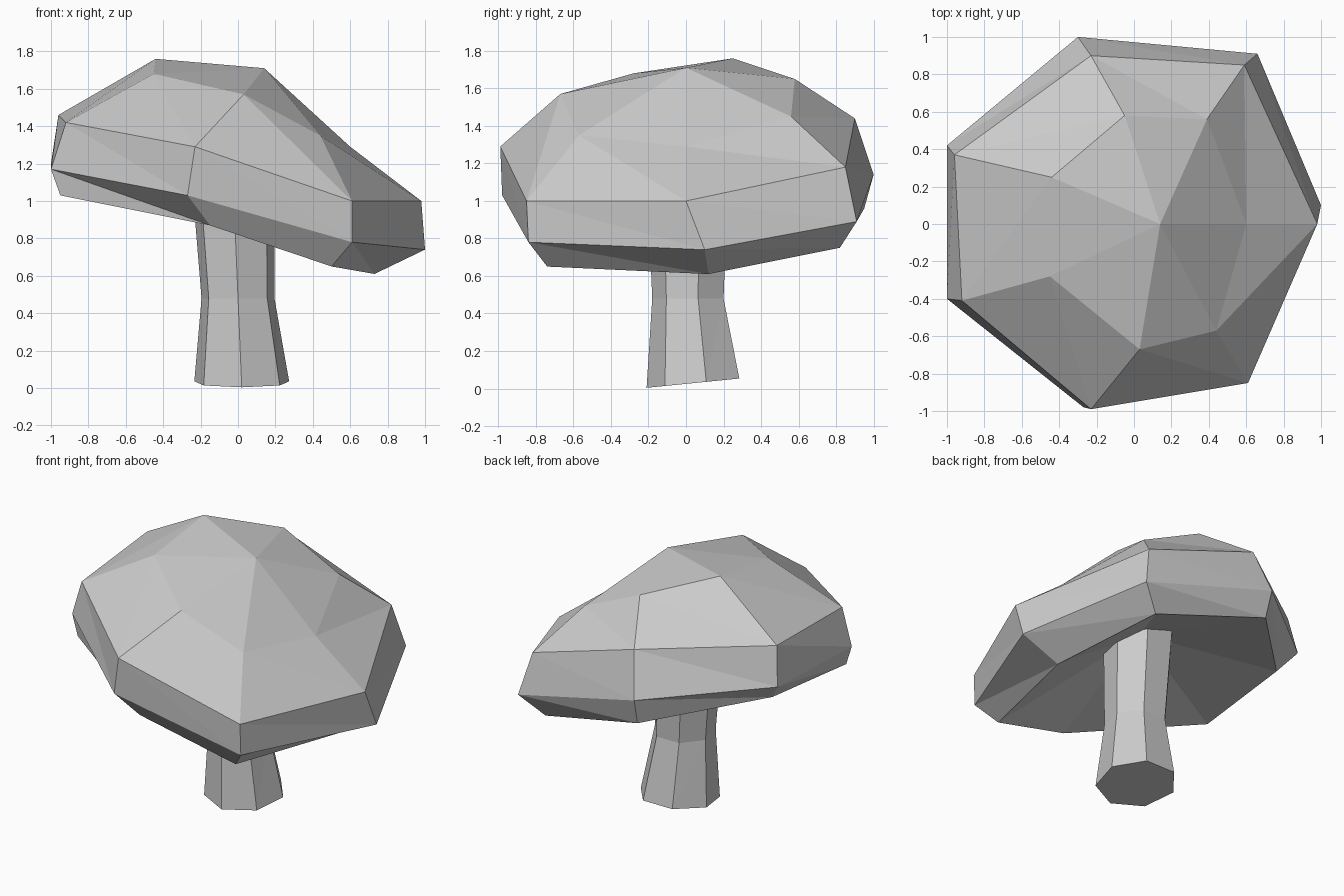
import bpy
import bmesh
from math import cos, sin, tau
from mathutils import Vector

SIDES = 7

default_cube = bpy.data.objects.get("Cube")
if default_cube:
    bpy.data.objects.remove(default_cube, do_unlink=True)


def make_material(name, color):
    material = bpy.data.materials.new(name)
    material.use_nodes = True
    material.diffuse_color = color
    material.node_tree.nodes["Principled BSDF"].inputs["Base Color"].default_value = color
    return material


def build_from_rings(name, rings, top_point, bottom_point, material):
    """Bridge a stack of rings, listed from the top down, and close both ends with fans."""
    bm = bmesh.new()
    loops = [[bm.verts.new(point) for point in ring] for ring in rings]
    for upper, lower in zip(loops, loops[1:]):
        for i in range(SIDES):
            before = i - 1
            bm.faces.new((upper[before], upper[i], lower[before]))
            bm.faces.new((upper[i], lower[i], lower[before]))
    for loop, tip_point in ((loops[0], top_point), (loops[-1], bottom_point)):
        tip = bm.verts.new(tip_point)
        for i in range(SIDES):
            bm.faces.new((loop[i - 1], loop[i], tip))
    bmesh.ops.recalc_face_normals(bm, faces=bm.faces)
    mesh = bpy.data.meshes.new(name)
    bm.to_mesh(mesh)
    bm.free()
    mesh.materials.append(material)
    obj = bpy.data.objects.new(name, mesh)
    bpy.context.scene.collection.objects.link(obj)
    return obj


def stem_ring(center, radius, tilt):
    """Regular ring around a centre, rising a little towards the back."""
    ring = []
    for i in range(SIDES):
        angle = tau * (i / SIDES - 0.25)
        offset = Vector((cos(angle), sin(angle), tilt * sin(angle)))
        ring.append(Vector(center) + radius * offset)
    return ring


grey = make_material("pale grey", (0.6, 0.6, 0.6, 1))

# Irregular leaning cap: crown, shoulder, widest rim and lower lip
crown = [(-.45, -.28, 1.68), (-.44, .25, 1.76), (-.05, .58, 1.65), (.39, .56, 1.45),
         (.6, 0, 1.29), (.44, -.57, 1.35), (.03, -.67, 1.57)]
shoulder = [(-.92, -.41, 1.42), (-.96, .37, 1.46), (-.23, .9, 1.44), (.59, .85, 1.18),
            (.98, 0, 1), (.61, -.85, 1), (-.23, -.99, 1.29)]
rim = [(-1, -.4, 1.17), (-1, .42, 1.2), (-.3, 1, 1.14), (.66, .91, .89),
       (1, .1, .74), (.61, -.84, .78), (-.27, -.98, 1.03)]
lip = [(-.95, -.41, 1.03), (-.9, .33, 1.07), (-.29, .95, .96), (.51, .82, .75),
       (.73, .12, .61), (.5, -.74, .65), (-.15, -.87, .87)]
build_from_rings("mushroom_cap", [crown, shoulder, rim, lip],
                 top_point=(.14, 0, 1.71), bottom_point=(-.05, 0, 1.17), material=grey)

# Slightly waisted stem, buried in the hollow underside of the cap
stem_rings = [
    stem_ring(center=(-.03, .02, 1.2), radius=.23, tilt=0),
    stem_ring(center=(0, .02, .48), radius=.2, tilt=0),
    stem_ring(center=(.02, .05, .03), radius=.26, tilt=.1),
]
build_from_rings("mushroom_stem", stem_rings,
                 top_point=(-.03, .02, 1.2), bottom_point=(.02, .05, .03), material=grey)
